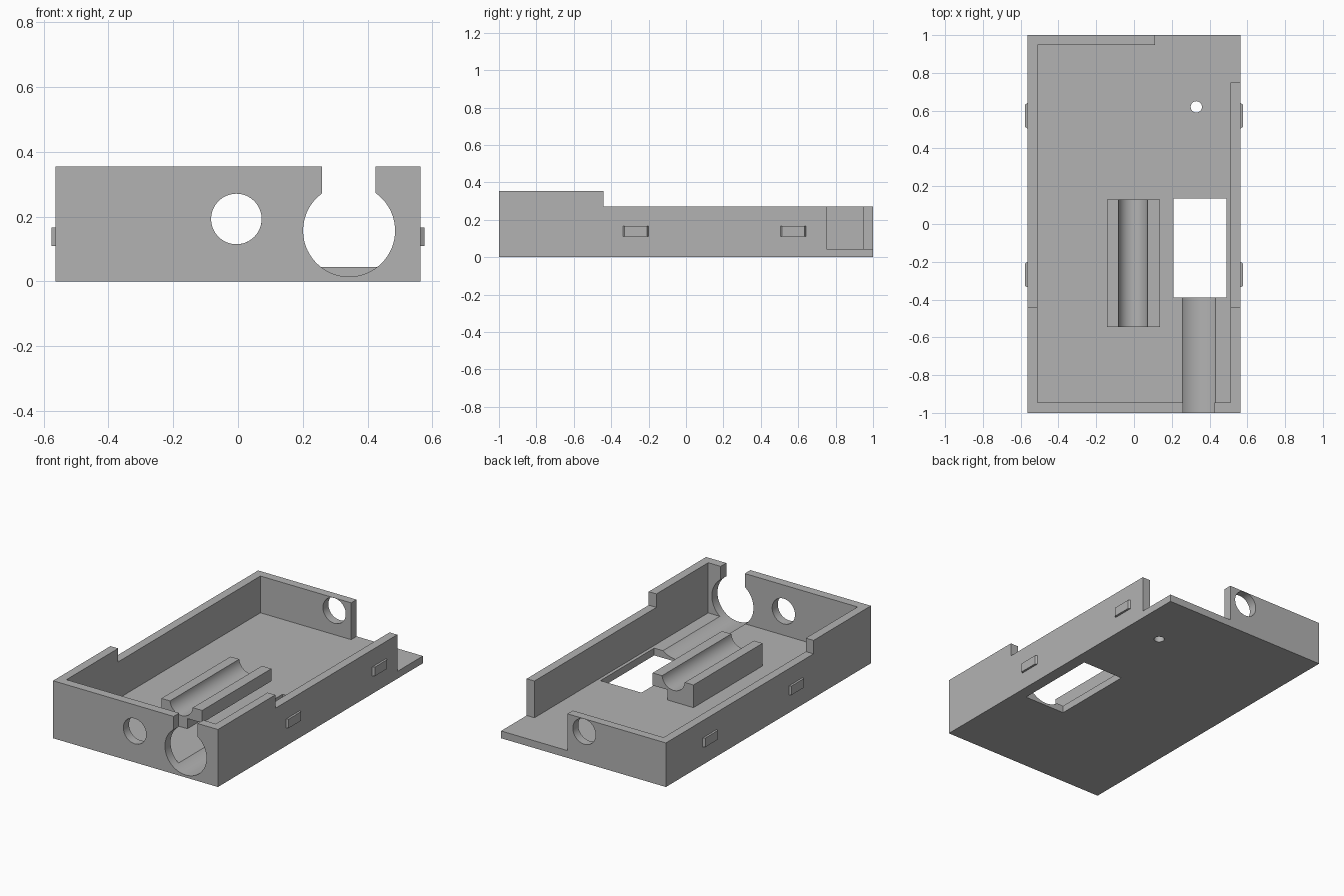
import bpy, bmesh, math
from mathutils import Matrix, Vector

if "Cube" in bpy.data.objects:
    bpy.data.objects.remove(bpy.data.objects["Cube"], do_unlink=True)

grey = bpy.data.materials.new("plain grey")
grey.use_nodes = True
colour = (0.45, 0.45, 0.45, 1)
grey.diffuse_color = colour
grey.node_tree.nodes["Principled BSDF"].inputs["Base Color"].default_value = colour


def finish(name, bm):
    bmesh.ops.recalc_face_normals(bm, faces=bm.faces)
    mesh = bpy.data.meshes.new(name)
    bm.to_mesh(mesh)
    bm.free()
    mesh.materials.append(grey)
    obj = bpy.data.objects.new(name, mesh)
    bpy.context.collection.objects.link(obj)
    return obj


def box(name, x, y, z):
    bm = bmesh.new()
    bmesh.ops.create_cube(bm, size=1)
    for v in bm.verts:
        v.co = Vector([(r[0] + r[1]) / 2 + c * (r[1] - r[0]) for c, r in zip(v.co, (x, y, z))])
    return finish(name, bm)


def cylinder(name, centre, radius, length, axis="Z", sides=64):
    bm = bmesh.new()
    turn = Matrix.Rotation(math.pi / 2, 4, "X") if axis == "Y" else Matrix()
    bmesh.ops.create_cone(bm, cap_ends=True, segments=sides, radius1=radius, radius2=radius,
                          depth=length, matrix=Matrix.Translation(centre) @ turn)
    return finish(name, bm)


def prism(name, points, place, shift):
    """Extrude a flat outline along the shift vector."""
    bm = bmesh.new()
    face = bm.faces.new([bm.verts.new(place(*p)) for p in points])
    ext = bmesh.ops.extrude_face_region(bm, geom=[face])
    new = [g for g in ext["geom"] if isinstance(g, bmesh.types.BMVert)]
    bmesh.ops.translate(bm, verts=new, vec=shift)
    return finish(name, bm)


def select(obj):
    bpy.ops.object.select_all(action="DESELECT")
    obj.select_set(True)
    bpy.context.view_layer.objects.active = obj


def cut(obj, cutter):
    mod = obj.modifiers.new("cut", "BOOLEAN")
    mod.operation = "DIFFERENCE"
    mod.solver = "EXACT"
    mod.object = cutter
    select(obj)
    bpy.ops.object.modifier_apply(modifier=mod.name)
    bpy.data.objects.remove(cutter, do_unlink=True)


W, INNER, FLOOR, LOW, HIGH = 0.563, 0.51, 0.045, 0.272, 0.355
PIPE_X, PIPE_Z, PIPE_R = -0.005, 0.193, 0.078
BORE_X, BORE_Z, BORE_R = 0.343, 0.157, 0.142

# Open tray: floor, walls, lower rear part and open rear left corner
tray = box("tray", (-W, W), (-1, 1), (0, HIGH))
cut(tray, box("cavity", (-INNER, INNER), (-0.945, 0.947), (FLOOR, 1)))
cut(tray, box("rear_step", (-1, 1), (-0.44, 2), (LOW, 1)))
cut(tray, box("back_opening", (0.11, 1), (0.9, 2), (FLOOR, 1)))
cut(tray, box("side_opening", (0.45, 1), (0.75, 2), (FLOOR, 1)))

# Round holes through the front and back walls
for y in (-1, 1):
    cut(tray, cylinder("pipe_hole", (PIPE_X, y, PIPE_Z), PIPE_R, 0.3, "Y"))

# Large keyhole in the front wall, with its trough in the floor
cut(tray, cylinder("bore", (BORE_X, -0.8, BORE_Z), BORE_R, 0.9, "Y", 96))
cut(tray, box("bore_slot", (0.26, 0.425), (-1.1, -0.9), (BORE_Z, 1)))

# Floor openings
cut(tray, box("floor_window", (0.21, 0.49), (-0.39, 0.135), (-1, 0.2)))
cut(tray, cylinder("screw_hole", (0.33, 0.62, 0), 0.03, 0.3, sides=32))

# Cradle with a rounded channel and an overhanging left side
TOP = 0.185
start = math.asin((TOP - PIPE_Z) / PIPE_R)
steps = 24
arc = []
for i in range(steps + 1):
    a = start - i / steps * (math.pi + 2 * start)
    arc.append((PIPE_X + PIPE_R * math.cos(a), PIPE_Z + PIPE_R * math.sin(a)))
outline = [(-0.142, FLOOR), (0.036, FLOOR), (0.036, 0.108), (0.137, 0.108), (0.137, TOP)]
outline += arc + [(-0.142, TOP)]
cradle = prism("cradle", outline, lambda x, z: (x, -0.545, z), (0, 0.675, 0))

# Snap tabs on both sides
for side, label in ((1, "left"), (-1, "right")):
    for y, place in ((-0.268, "front"), (0.573, "rear")):
        tab = [(W, y - 0.068), (W + 0.013, y - 0.06), (W + 0.013, y + 0.06), (W, y + 0.068)]
        prism(f"{label}_{place}_tab", tab, lambda x, v: (side * x, v, 0.11), (0, 0, 0.056))

for obj in (tray, cradle):
    select(obj)
    bpy.ops.object.shade_smooth_by_angle(angle=math.radians(30))
